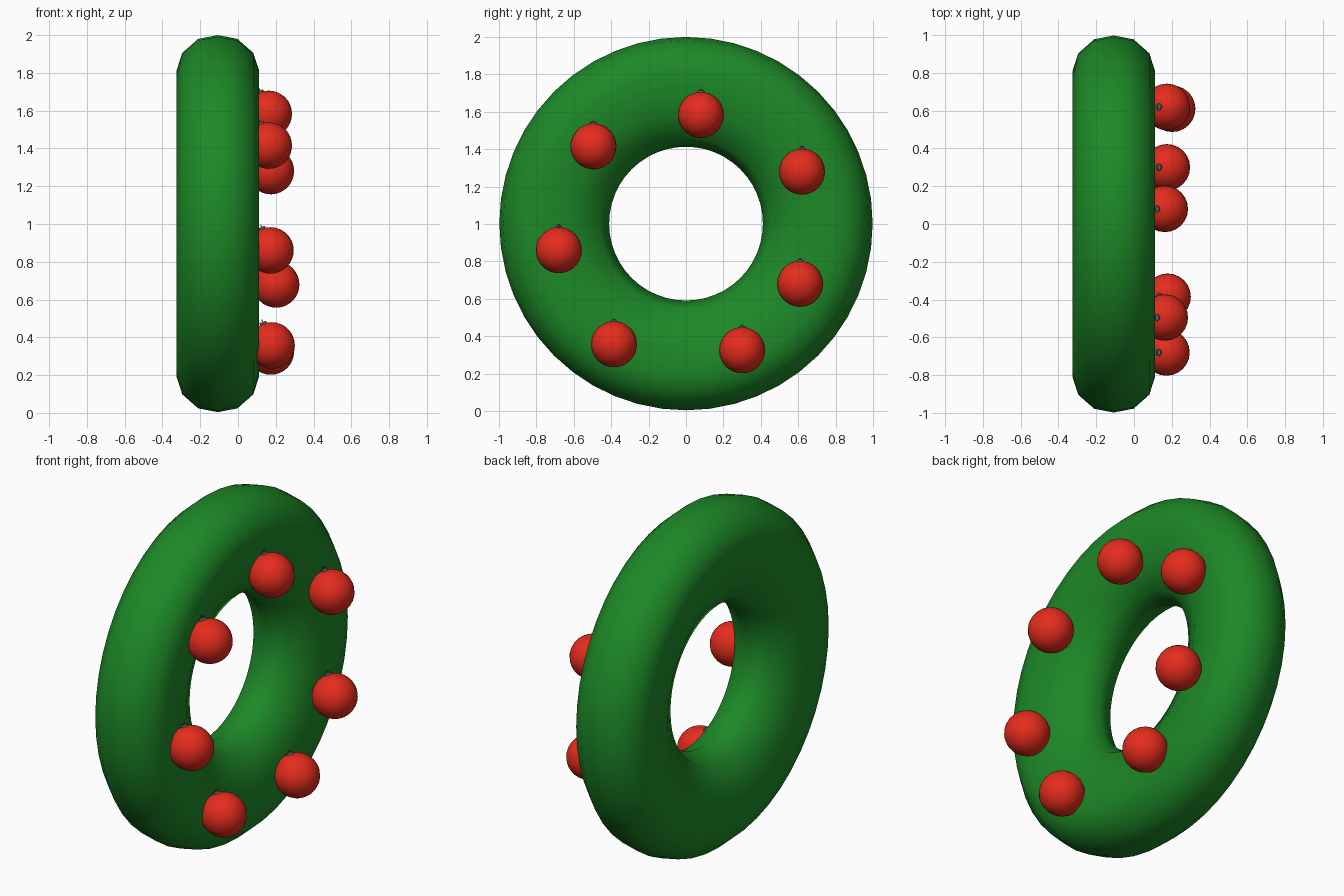
import bpy, bmesh, math
from mathutils import Vector, Matrix

if "Cube" in bpy.data.objects:
    bpy.data.objects.remove(bpy.data.objects["Cube"])


def material(name, color):
    m = bpy.data.materials.new(name)
    m.diffuse_color = color
    m.use_nodes = True
    m.node_tree.nodes["Principled BSDF"].inputs["Base Color"].default_value = m.diffuse_color
    return m


green = material("green", (0.012, 0.25, 0.02, 1))
red = material("red", (0.78, 0.025, 0.012, 1))
grey = material("dark_grey", (0.12, 0.12, 0.12, 1))


def finish(bm, name, mat):
    bmesh.ops.recalc_face_normals(bm, faces=bm.faces)
    for f in bm.faces:
        f.smooth = True
    me = bpy.data.meshes.new(name)
    bm.to_mesh(me)
    bm.free()
    ob = bpy.data.objects.new(name, me)
    bpy.context.collection.objects.link(ob)
    me.materials.append(mat)
    return ob


def ring(bm, profile, segments, matrix):
    """Sweep a closed (radius, depth) profile round the local x axis."""
    loops = []
    for i in range(segments):
        a = math.tau * i / segments
        loops.append([bm.verts.new(matrix @ Vector((d, r * math.sin(a), r * math.cos(a))))
                      for r, d in profile])
    n = len(profile)
    for i in range(segments):
        p, q = loops[i], loops[(i + 1) % segments]
        for j in range(n):
            k = (j + 1) % n
            bm.faces.new((p[j], p[k], q[k], q[j]))


# Wreath ring: egg-shaped section, round outside and tapering to the hole
half = [(0.998, 0), (0.978, 0.104), (0.904, 0.188), (0.81, 0.2185),
        (0.60, 0.191), (0.457, 0.112), (0.411, 0)]
section = half + [(r, -d) for r, d in reversed(half[1:-1])]
bm = bmesh.new()
ring(bm, section, 48, Matrix.Translation((-0.107, 0, 1.002)))
finish(bm, "wreath_ring", green)

# Baubles, each with a small grey cap and hanging loop
R = 0.123
spots = [(0.163, 0.08, 1.583), (0.174, 0.62, 1.28), (0.202, 0.61, 0.68),
         (0.174, 0.3, 0.325), (0.178, -0.385, 0.357), (0.172, -0.68, 0.86),
         (0.163, -0.495, 1.415)]
for i, spot in enumerate(spots, 1):
    bm = bmesh.new()
    bmesh.ops.create_uvsphere(bm, u_segments=24, v_segments=16, radius=R,
                              matrix=Matrix.Translation(spot))
    finish(bm, f"bauble_{i}", red)

    tilt = Matrix.Translation(spot) @ Matrix.Rotation(math.radians(-21), 4, 'Y')
    bm = bmesh.new()
    bmesh.ops.create_cone(bm, cap_ends=True, segments=12, radius1=0.02, radius2=0.018,
                          depth=0.02, matrix=tilt @ Matrix.Translation((0, 0, R)))
    cap = finish(bm, f"bauble_cap_{i}", grey)
    cap.data.set_sharp_from_angle(angle=math.radians(30))

    bm = bmesh.new()
    wire = [(0.009 + 0.003 * math.cos(math.tau * k / 6), 0.003 * math.sin(math.tau * k / 6))
            for k in range(6)]
    ring(bm, wire, 12, tilt @ Matrix.Translation((0, 0, R + 0.012)))
    finish(bm, f"bauble_loop_{i}", grey)
